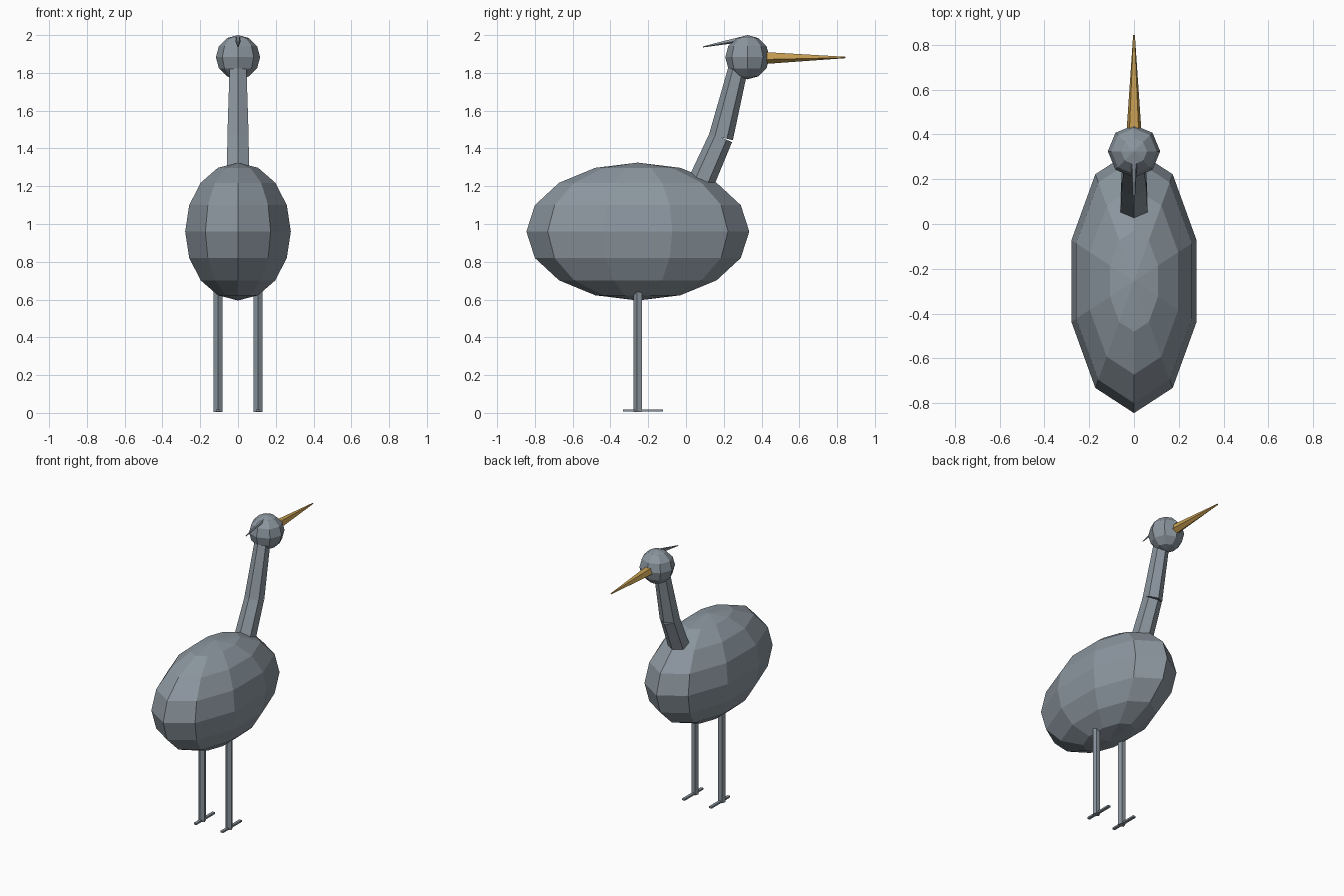
import bpy, bmesh, math
from mathutils import Vector, Matrix

if "Cube" in bpy.data.objects:
    bpy.data.objects.remove(bpy.data.objects["Cube"])


def material(name, rgb):
    mat = bpy.data.materials.new(name)
    mat.diffuse_color = (*rgb, 1)
    mat.use_nodes = True
    mat.node_tree.nodes["Principled BSDF"].inputs["Base Color"].default_value = mat.diffuse_color
    return mat


slate = material("slate_plumage", (0.26, 0.305, 0.345))
ochre = material("beak_ochre", (0.56, 0.34, 0.085))


def finish(bm, name, mat=slate):
    bmesh.ops.recalc_face_normals(bm, faces=bm.faces)
    mesh = bpy.data.meshes.new(name)
    bm.to_mesh(mesh)
    bm.free()
    ob = bpy.data.objects.new(name, mesh)
    bpy.context.collection.objects.link(ob)
    mesh.materials.append(mat)
    return ob


def ellipsoid(name, centre, radii, segments, rings):
    """Low-poly ball with one column of vertices on the y axis."""
    bm = bmesh.new()
    bmesh.ops.create_uvsphere(bm, u_segments=segments, v_segments=rings, radius=1)
    # turn so that a vertex lies exactly on +y
    v = max(bm.verts, key=lambda p: p.co.x ** 2 + p.co.y ** 2)
    turn = math.pi / 2 - math.atan2(v.co.y, v.co.x)
    m = (Matrix.Translation(centre) @ Matrix.Diagonal((*radii, 1))
         @ Matrix.Rotation(turn, 4, 'Z'))
    bmesh.ops.transform(bm, matrix=m, verts=bm.verts)
    return finish(bm, name)


def spike(name, a, b, ra, rb, corner, sides=5, mat=slate):
    """Tapered prism from a to b, with one edge facing the corner direction."""
    a, b = Vector(a), Vector(b)
    d = (b - a).normalized()
    u = Vector(corner)
    u = (u - d * u.dot(d)).normalized()
    w = d.cross(u)
    bm = bmesh.new()
    loops = []
    for p, r in ((a, ra), (b, rb)):
        loops.append([bm.verts.new(p + r * (u * math.cos(t) + w * math.sin(t)))
                      for t in (2 * math.pi * i / sides for i in range(sides))])
    for i in range(sides):
        j = (i + 1) % sides
        bm.faces.new((loops[0][i], loops[0][j], loops[1][j], loops[1][i]))
    bm.faces.new(loops[0])
    bm.faces.new(loops[1])
    return finish(bm, name, mat)


def box(name, centre, size):
    bm = bmesh.new()
    bmesh.ops.create_cube(bm, size=1)
    m = Matrix.Translation(centre) @ Matrix.Diagonal((*size, 1))
    bmesh.ops.transform(bm, matrix=m, verts=bm.verts)
    return finish(bm, name)


BACK, DOWN = (0, -1, 0), (0, 0, -1)

# body and head
ellipsoid("body", (0, -0.255, 0.96), (0.294, 0.59, 0.365), 10, 8)
ellipsoid("head", (0, 0.325, 1.883), (0.117, 0.117, 0.117), 8, 6)

# neck in two leaning pieces
spike("lower_neck", (0, 0.033, 1.115), (0, 0.185, 1.459), 0.073, 0.064, BACK, 6)
spike("upper_neck", (0, 0.185, 1.459), (0, 0.28, 1.84), 0.065, 0.051, BACK, 6)

# beak and head plume
spike("beak", (0, 0.40, 1.882), (0, 0.845, 1.882), 0.036, 0.004, DOWN, mat=ochre)
spike("crest_plume", (0, 0.29, 1.978), (0, 0.09, 1.938), 0.016, 0.003, DOWN)

# legs and feet
for side, label in ((-1, "left"), (1, "right")):
    x = side * 0.106
    spike(label + "_leg", (x, -0.252, 0.005), (x, -0.252, 0.70), 0.025, 0.025, BACK)
    box(label + "_foot", (x, -0.228, 0.0125), (0.02, 0.21, 0.012))
